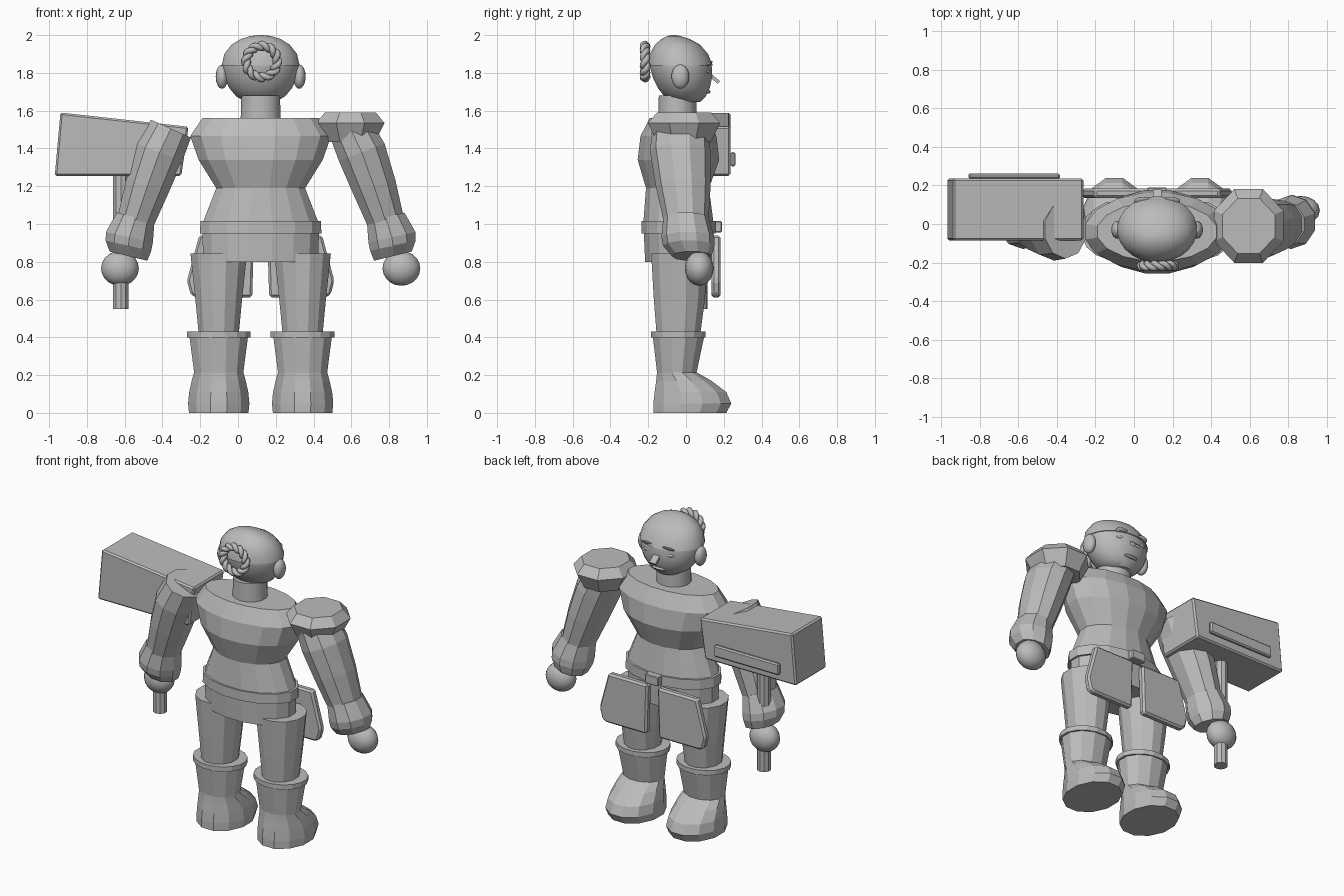
import bpy, bmesh, math
from mathutils import Vector

if "Cube" in bpy.data.objects:
    bpy.data.objects.remove(bpy.data.objects["Cube"])

CX = 0.12  # body centre line
grey = bpy.data.materials.new("plain grey")
grey.diffuse_color = (0.5, 0.5, 0.5, 1)
grey.use_nodes = True
grey.node_tree.nodes["Principled BSDF"].inputs["Base Color"].default_value = grey.diffuse_color


def finish(name, bm, smooth=None):
    bmesh.ops.recalc_face_normals(bm, faces=bm.faces)
    me = bpy.data.meshes.new(name)
    bm.to_mesh(me)
    bm.free()
    ob = bpy.data.objects.new(name, me)
    bpy.context.collection.objects.link(ob)
    me.materials.append(grey)
    if smooth:
        bpy.ops.object.select_all(action='DESELECT')
        ob.select_set(True)
        bpy.context.view_layer.objects.active = ob
        bpy.ops.object.shade_smooth_by_angle(angle=math.radians(smooth))
    return ob


def loft(name, rings, n=12, smooth=None):
    """Rings are (x, y, z, radius x, radius y, tilt)."""
    bm = bmesh.new()
    loops = []
    for x, y, z, rx, ry, *t in rings:
        t = t[0] if t else 0
        loop = []
        for i in range(n):
            a = 2 * math.pi * (i + 0.5) / n
            u = rx * math.cos(a)
            loop.append(bm.verts.new((x + u * math.cos(t), y + ry * math.sin(a), z + u * math.sin(t))))
        loops.append(loop)
    for p, q in zip(loops, loops[1:]):
        for i in range(n):
            j = (i + 1) % n
            bm.faces.new((p[i], p[j], q[j], q[i]))
    bm.faces.new(loops[0])
    bm.faces.new(loops[-1])
    return finish(name, bm, smooth)


def span(x, z, hx, y0, y1):
    return (x, (y0 + y1) / 2, z, hx, (y1 - y0) / 2)


def ball(name, loc, r, smooth=40, tilt=0):
    bm = bmesh.new()
    bmesh.ops.create_uvsphere(bm, u_segments=16, v_segments=10, radius=1)
    for v in bm.verts:
        v.co = Vector((v.co.x * r[0], v.co.y * r[1], v.co.z * r[2]))
    ob = finish(name, bm, smooth)
    ob.location = loc
    ob.rotation_euler.x = tilt
    return ob


def plate(name, pts, y0, y1, bevel=0.0):
    """Extrude an x-z outline along y."""
    bm = bmesh.new()
    a = [bm.verts.new((x, y0, z)) for x, z in pts]
    b = [bm.verts.new((x, y1, z)) for x, z in pts]
    bm.faces.new(a)
    bm.faces.new(b)
    for i in range(len(pts)):
        j = (i + 1) % len(pts)
        bm.faces.new((a[i], a[j], b[j], b[i]))
    ob = finish(name, bm)
    if bevel:
        m = ob.modifiers.new("edge", 'BEVEL')
        m.width = bevel
        m.segments = 1
    return ob


def rect(x0, x1, z0, z1):
    return [(x0, z0), (x1, z0), (x1, z1), (x0, z1)]


# Torso, belt and hips
loft("torso", [(CX, -.04, 1.0, .315, .19), (CX, -.045, 1.19, .24, .17), (CX, -.04, 1.34, .335, .22),
               (CX, -.04, 1.465, .38, .205), (CX, -.04, 1.56, .315, .155)], 16)
loft("belt", [(CX, -.04, .95, .328, .2), (CX, -.04, 1.015, .325, .2)], 16)
loft("hips", [(CX, -.04, .80, .31, .18), (CX, -.04, .96, .315, .187)], 16)
plate("buckle", rect(.07, .17, .955, 1.015), .14, .19, .005)

# Neck and head
loft("neck", [(CX, -.045, 1.52, .108, .103), (CX, -.045, 1.68, .103, .1)], 24, 40)
loft("head", [span(CX, 1.645, .075, -.06, .075), span(CX, 1.675, .13, -.115, .105),
              span(CX, 1.72, .168, -.15, .127), span(CX, 1.77, .192, -.175, .138),
              span(CX, 1.83, .203, -.192, .138), span(CX, 1.86, .2, -.193, .132)], 24, 40)
loft("hair_cap", [span(CX, 1.84, .208, -.2, .143), span(CX, 1.90, .194, -.193, .118),
                  span(CX, 1.95, .155, -.165, .075), span(CX, 1.98, .105, -.13, .02),
                  span(CX, 1.995, .055, -.1, -.03), span(CX, 2.0, .012, -.075, -.055)], 24, 50)
for s, side in ((-1, "left"), (1, "right")):
    ball(side + "_ear", (CX + s * .205, -.03, 1.78), (.033, .047, .064))
    ball(side + "_eye", (CX + s * .075, .112, 1.805), (.035, .016, .012))
    ball(side + "_brow", (CX + s * .075, .12, 1.848), (.045, .024, .008), tilt=.6)
ball("mouth", (CX, .113, 1.70), (.05, .018, .01))
nose = plate("nose", rect(-.022, .022, -.009, .009), -.035, .035)
nose.location = (CX, .147, 1.772)
nose.rotation_euler.x = -.7

# Twisted hair ring at the back of the head
for k in range(2):
    cu = bpy.data.curves.new("hair_strand", 'CURVE')
    cu.dimensions = '3D'
    cu.bevel_depth = .016
    cu.bevel_resolution = 1
    sp = cu.splines.new('POLY')
    n = 64
    sp.points.add(n - 1)
    sp.use_cyclic_u = True
    for i in range(n):
        a = 2 * math.pi * i / n
        w = 6 * a + k * math.pi
        r = .083 + .012 * math.cos(w)
        sp.points[i].co = (CX + .005 + r * math.cos(a), -.217 + .013 * math.sin(w), 1.86 + r * math.sin(a), 1)
    ob = bpy.data.objects.new("hair_strand", cu)
    bpy.context.collection.objects.link(ob)
    cu.materials.append(grey)

for s, side in ((-1, "left"), (1, "right")):
    def X(d):
        return CX + s * d

    # Arm, cuff and hand
    loft(side + "_arm", [(X(.475), -.03, 1.505, .122, .15, s * .42), (X(.535), -.03, 1.38, .136, .16, s * .36),
                         (X(.60), -.015, 1.20, .124, .145, s * .3), (X(.66), 0, 1.02, .104, .12, s * .27)], 10)
    loft(side + "_cuff", [(X(.662), 0, 1.035, .108, .12, s * .25), (X(.695), .01, .93, .134, .14, s * .22),
                          (X(.70), .015, .885, .13, .137, s * .22), (X(.70), .03, .83, .108, .105, s * .24)], 10)
    ball(side + "_hand", (X(.745), .07, .765), (.1, .076, .092))
    # Leg and boot
    x = X(.222)
    loft(side + "_thigh", [(x, -.04, .42, .11, .12), (x, -.035, .6, .128, .14), (x, -.035, .845, .155, .155)])
    loft(side + "_boot_rim", [(x, -.04, .40, .172, .147), (x, -.04, .432, .172, .147)], 16)
    loft(side + "_boot", [span(x, 0, .163, -.18, .22), span(x, .05, .168, -.18, .247),
                          span(x, .11, .162, -.173, .22), span(x, .17, .148, -.163, .14),
                          span(x, .215, .135, -.157, .06), span(x, .40, .16, -.18, .1)], 12)
    # Hanging hip guard
    plate(side + "_hip_guard", [(X(a), b) for a, b in ((.035, .94), (.325, .94), (.39, .70), (.37, .625),
                                                      (.34, .612), (.045, .612))], .135, .183, .012)

# Single shoulder pad
loft("shoulder_pad", [(.595, -.01, 1.435, .142, .155), (.595, -.01, 1.535, .195, .207),
                      (.595, -.01, 1.59, .147, .155)], 8)

# Large hammer
plate("hammer_head", [(-.97, 1.255), (-.30, 1.255), (-.262, 1.515), (-.94, 1.59)], -.085, .235, .01)
plate("hammer_strip", rect(-.86, -.385, 1.305, 1.38), .235, .262, .008)
loft("hammer_handle", [(-.62, .07, .55, .043, .043), (-.62, .07, 1.3, .043, .043)], 10)
